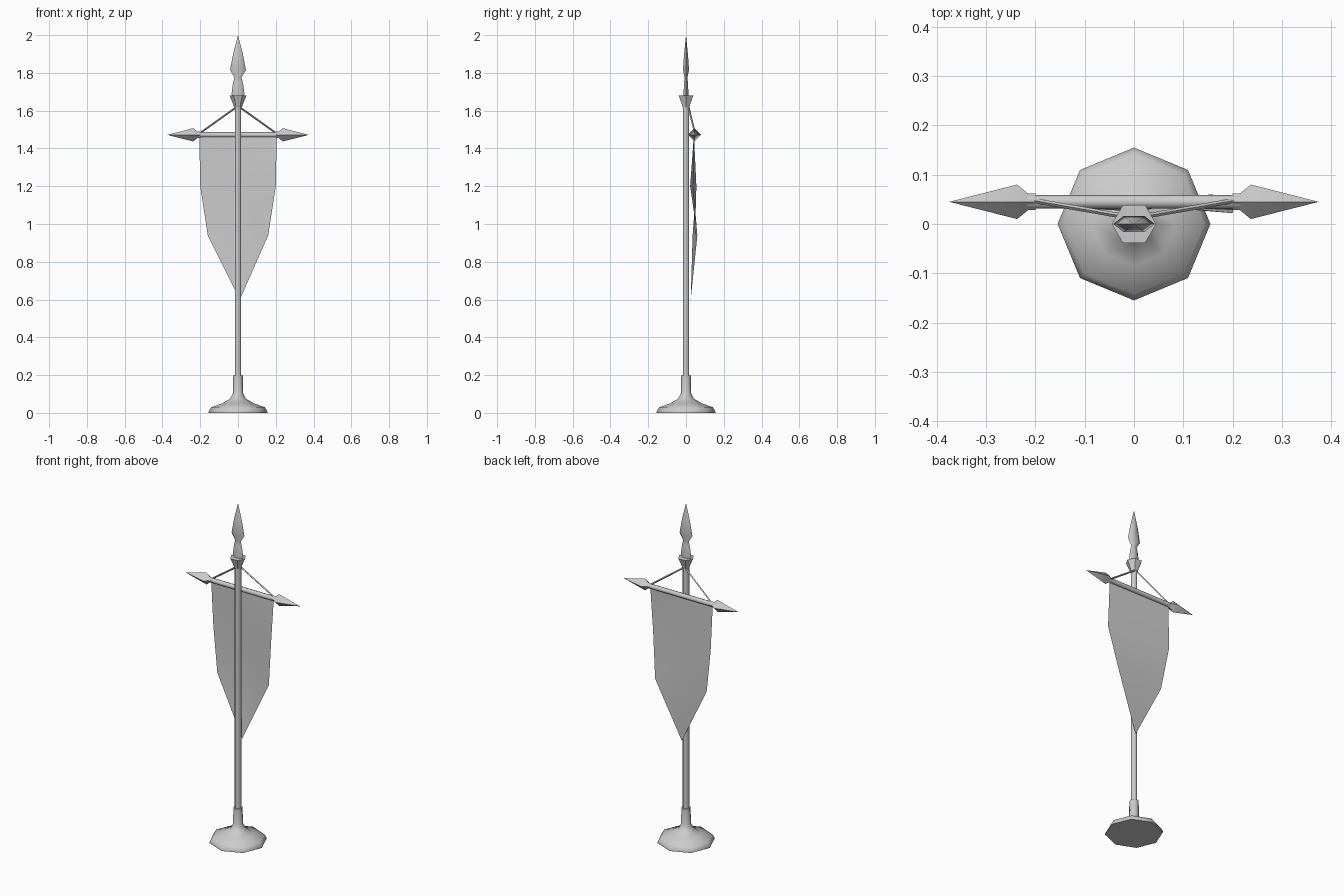
import bpy
import bmesh
import math
from mathutils import Matrix, Vector

cube = bpy.data.objects.get("Cube")
if cube:
    bpy.data.objects.remove(cube, do_unlink=True)

grey = bpy.data.materials.new("plain_grey")
grey.use_nodes = True
GREY = (0.6, 0.6, 0.6, 1)
grey.diffuse_color = GREY
grey.node_tree.nodes["Principled BSDF"].inputs["Base Color"].default_value = GREY


def finish(name, bm, angle=50):
    bmesh.ops.remove_doubles(bm, verts=bm.verts, dist=0.0001)
    mesh = bpy.data.meshes.new(name)
    bm.to_mesh(mesh)
    bm.free()
    mesh.materials.append(grey)
    obj = bpy.data.objects.new(name, mesh)
    bpy.context.collection.objects.link(obj)
    bpy.ops.object.select_all(action="DESELECT")
    obj.select_set(True)
    bpy.context.view_layer.objects.active = obj
    bpy.ops.object.shade_smooth_by_angle(angle=math.radians(angle))
    return obj


def lathe(name, profile, sides, matrix=Matrix(), squash=1.0, turn=0.0):
    """Rings of (radius, height) joined into a closed turned part."""
    bm = bmesh.new()
    rings = []
    for r, z in profile:
        ring = []
        for i in range(sides):
            a = 2 * math.pi * i / sides + turn
            p = Vector((r * math.cos(a), r * math.sin(a) * squash, z))
            ring.append(bm.verts.new(matrix @ p))
        rings.append(ring)
    for low, high in zip(rings, rings[1:]):
        for i in range(sides):
            j = (i + 1) % sides
            bm.faces.new((low[i], low[j], high[j], high[i]))
    bm.faces.new(rings[0][::-1])
    if profile[-1][0] > 0.001:
        bm.faces.new(rings[-1])
    bmesh.ops.recalc_face_normals(bm, faces=bm.faces)
    return finish(name, bm)


def rod(name, start, end, radius, sides):
    start, end = Vector(start), Vector(end)
    axis = end - start
    matrix = Matrix.Translation(start) @ axis.to_track_quat("Z", "Y").to_matrix().to_4x4()
    return lathe(name, [(radius, 0), (radius, axis.length)], sides, matrix)


# Foot, pole and collar
lathe("foot", [(0.155, 0), (0.155, 0.008), (0.142, 0.03), (0.085, 0.05), (0.042, 0.075),
               (0.027, 0.105), (0.025, 0.2)], 8)
lathe("pole", [(0.018, 0.15), (0.018, 1.65)], 8, turn=math.pi / 8)
lathe("collar", [(0.022, 1.62), (0.026, 1.635), (0.045, 1.68)], 6)

# Flattened spear head
lathe("spear_head", [(0.03, 1.67), (0.034, 1.69), (0.026, 1.75), (0.018, 1.775),
                     (0.042, 1.815), (0.026, 1.9), (0.0, 2.0)], 6, squash=0.45)

# Crossbar with pointed ends, hung from the pole by cords
BAR_Y, BAR_Z = 0.045, 1.472
rod("crossbar", (-0.22, BAR_Y, BAR_Z), (0.22, BAR_Y, BAR_Z), 0.014, 8)
for side, label in ((1, "left"), (-1, "right")):
    matrix = Matrix.Translation((0, BAR_Y, BAR_Z)) @ Matrix.Rotation(side * math.pi / 2, 4, "Y")
    lathe(label + "_bar_point", [(0.017, 0.2), (0.017, 0.215), (0.035, 0.237), (0.0, 0.375)],
          4, matrix)
    rod(label + "_cord", (side * 0.2, BAR_Y + 0.002, BAR_Z + 0.01), (0, 0.012, 1.625), 0.005, 4)

# Hanging cloth: half width, height, right edge depth, left edge depth
rows = [(0.205, 1.475, 0.042, 0.042), (0.2, 1.2, 0.055, 0.022), (0.16, 0.94, 0.035, 0.06)]
bm = bmesh.new()
grid = [[bm.verts.new((w * t, z, 0)) for t in (-1, 0, 1)] for w, z, a, b in rows]
for line, (w, z, a, b) in zip(grid, rows):
    for v, t in zip(line, (-1, 0, 1)):
        v.co = (w * t, a + (b - a) * (t + 1) / 2, z)
for up, down in zip(grid, grid[1:]):
    for i in range(2):
        bm.faces.new((up[i], down[i], down[i + 1], up[i + 1]))
tip = bm.verts.new((0.01, 0.025, 0.6))
for i in range(2):
    bm.faces.new((grid[-1][i], tip, grid[-1][i + 1]))
finish("banner_cloth", bm)
